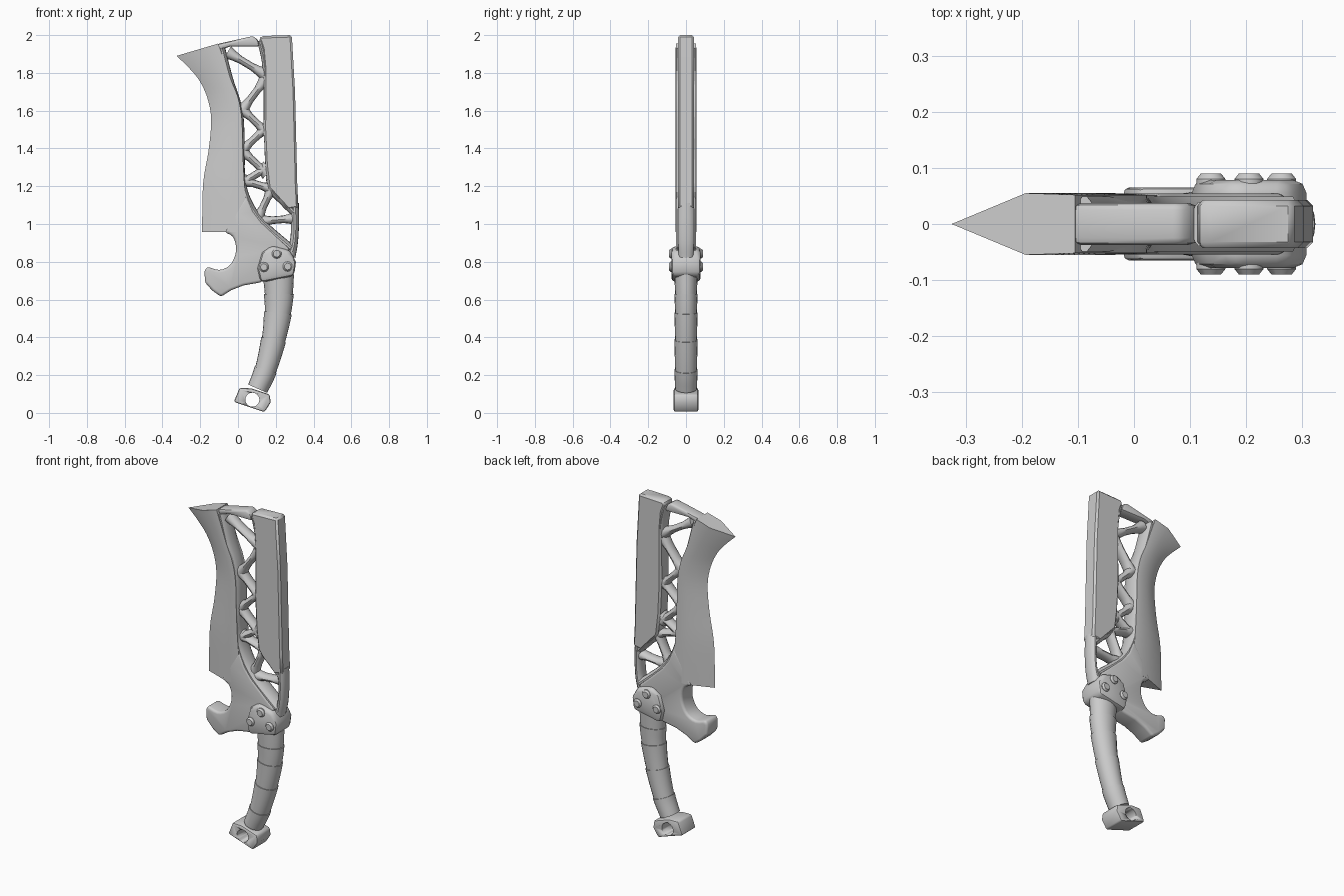
import bpy, bmesh, math
from mathutils import Vector

if "Cube" in bpy.data.objects:
    bpy.data.objects.remove(bpy.data.objects["Cube"])


def finish(bm, name, bevel=0, segments=2, angle=35):
    """Turn a bmesh into an object with optional bevel and angle smoothing."""
    bmesh.ops.recalc_face_normals(bm, faces=bm.faces)
    me = bpy.data.meshes.new(name)
    bm.to_mesh(me)
    bm.free()
    ob = bpy.data.objects.new(name, me)
    bpy.context.collection.objects.link(ob)
    bpy.ops.object.select_all(action='DESELECT')
    bpy.context.view_layer.objects.active = ob
    ob.select_set(True)
    if bevel:
        m = ob.modifiers.new("bevel", 'BEVEL')
        m.width, m.segments = bevel, segments
        m.limit_method, m.angle_limit = 'ANGLE', math.radians(40)
        bpy.ops.object.modifier_apply(modifier=m.name)
    bpy.ops.object.shade_smooth_by_angle(angle=math.radians(angle))
    return ob


def plate(name, outline, half, bevel=0.0, segments=2):
    """Extrude an x-z outline symmetrically in y."""
    bm = bmesh.new()
    f = bm.faces.new([bm.verts.new((x, -half, z)) for x, z in outline])
    r = bmesh.ops.extrude_face_region(bm, geom=[f])
    # keep the first cap so the plate is closed on both sides
    verts = [v for v in r['geom'] if isinstance(v, bmesh.types.BMVert)]
    bmesh.ops.translate(bm, verts=verts, vec=(0, 2 * half, 0))
    bm.edges.ensure_lookup_table()
    bmesh.ops.holes_fill(bm, edges=[e for e in bm.edges if e.is_boundary], sides=0)
    return finish(bm, name, bevel, segments, 40)


def skin(bm, rings):
    """Join equal vertex rings and cap both ends."""
    rings = [[bm.verts.new(p) for p in ring] for ring in rings]
    n = len(rings[0])
    for a, b in zip(rings, rings[1:]):
        for i in range(n):
            j = (i + 1) % n
            bm.faces.new((a[i], a[j], b[j], b[i]))
    bm.faces.new(rings[0][::-1])
    bm.faces.new(rings[-1])


def smooth(pts, steps=5):
    """Catmull-Rom interpolation through tuples of any length."""
    p = [Vector(q) for q in pts]
    p = [2 * p[0] - p[1]] + p + [2 * p[-1] - p[-2]]
    out = []
    for i in range(1, len(p) - 2):
        a, b, c, d = p[i - 1:i + 3]
        for s in range(steps):
            t = s / steps
            out.append(0.5 * (2 * b + (c - a) * t + (2 * a - 5 * b + 4 * c - d) * t * t
                              + (3 * b - a - 3 * c + d) * t ** 3))
    return out + [p[-2]]


def sweep(name, pts, depth, sides=14, scale=None):
    """Oval tube along (x, z, half width) points; depth is its y half size."""
    bm = bmesh.new()
    rings = []
    for i, (x, z, w) in enumerate(pts):
        a, b = pts[max(i - 1, 0)], pts[min(i + 1, len(pts) - 1)]
        d = Vector((b[0] - a[0], b[1] - a[1])).normalized()
        for k in (scale[i] if scale else (1,)):
            ring = []
            for s in range(sides):
                t = 2 * math.pi * s / sides
                c = math.cos(t) * w * k
                ring.append((x - d.y * c, math.sin(t) * depth * k, z + d.x * c))
            rings.append(ring)
    skin(bm, rings)
    return finish(bm, name)


# Cutting blade: outer edge x, z and inner edge x, z; wedge ground to a sharp edge
rows = smooth([(-.325, 1.89, -.105, 1.955), (-.26, 1.827, -.075, 1.87),
               (-.205, 1.76, -.04, 1.77), (-.163, 1.67, 0, 1.67),
               (-.142, 1.555, .02, 1.56), (-.155, 1.395, .025, 1.40),
               (-.185, 1.21, .035, 1.20), (-.19, .957, .06, .957)], 4)
bm = bmesh.new()
rings = []
for ox, oz, ix, iz in rows:
    mx, mz = ox + .6 * (ix - ox), oz + .6 * (iz - oz)
    rings.append([(ox, 0, oz), (mx, .055, mz), (ix, .052, iz),
                  (ix, -.052, iz), (mx, -.055, mz)])
skin(bm, rings)
finish(bm, "cutting_blade", angle=45)

# Blade root with the finger hook
arc = smooth([(-.07, .956), (-.03, .935), (-.012, .89), (-.015, .835),
              (-.045, .78), (-.1, .757), (-.165, .775)], 3)
plate("hook_root", [tuple(v) for v in arc] +
      [(-.177, .75), (-.175, .69), (-.135, .647), (-.09, .615), (-.035, .65), (.03, .675),
       (.115, .69), (.22, .75), (.275, .87), (.2, .94), (.125, 1.01), (.08, 1.07),
       (.045, 1.155), (-.02, 1.06)], .054, .016, 3)

# Spine slab at the back and the top bridge
plate("spine_slab", [(.11, 1.98), (.125, 1.995), (.285, 2.0), (.302, 1.7), (.314, 1.2),
                     (.32, 1.085), (.265, 1.075), (.16, 1.19), (.145, 1.315),
                     (.136, 1.5), (.138, 1.82), (.128, 1.93)], .043, .014, 1)
plate("top_bridge", [(-.11, 1.953), (.08, 1.995), (.105, 1.975), (.115, 1.94),
                     (-.04, 1.94), (-.1, 1.92)], .037, .012, 2)

# Rails along the open gap
sweep("blade_rail", smooth([(-.088, 1.93, .02), (-.045, 1.77, .018), (.007, 1.6, .018),
                            (.02, 1.4, .016), (.022, 1.25, .016), (.05, 1.13, .018),
                            (.125, 1.01, .02), (.28, .87, .022)]), .05)
sweep("spine_rail", smooth([(.118, 1.97, .016), (.146, 1.82, .016), (.153, 1.5, .016),
                            (.16, 1.32, .016), (.178, 1.19, .02), (.24, 1.12, .022),
                            (.3, 1.06, .022)]), .04)
sweep("rear_strut", smooth([(.298, 1.11, .024), (.302, 1.0, .021), (.295, .9, .022),
                            (.275, .83, .03)]), .042)

# Truss bars, flared where they meet the rails
bars = [(-.055, 1.91, .145, 1.79), (.145, 1.765, .02, 1.6), (.02, 1.61, .15, 1.485),
        (.15, 1.51, .02, 1.39), (.02, 1.39, .155, 1.265), (.155, 1.3, .02, 1.215),
        (.03, 1.23, .18, 1.185), (.18, 1.19, .105, 1.03), (.12, 1.015, .305, 1.03)]
for i, (x0, z0, x1, z1) in enumerate(bars):
    pts = [(x0 + (x1 - x0) * t, z0 + (z1 - z0) * t, w) for t, w in
           ((0, .036), (.2, .025), (.35, .02), (.65, .02), (.8, .025), (1, .036))]
    sweep(f"truss_bar_{i + 1}", pts, .034, 12)

# Guard plate with rivets on both sides
plate("guard", [(.128, .85), (.18, .885), (.275, .86), (.307, .8), (.297, .725),
                (.12, .69), (.103, .765)], .078, .022, 2)
for side in (-1, 1):
    for i, (x, z) in enumerate([(.137, .772), (.205, .843), (.263, .775)]):
        bm = bmesh.new()
        skin(bm, [[(x + r * math.cos(a), side * y, z + r * math.sin(a))
                   for a in (math.tau * k / 12 for k in range(12))]
                  for r, y in ((.026, .06), (.026, .08), (.018, .09))])
        finish(bm, f"rivet_{'front' if side < 0 else 'back'}_{i + 1}")

# Curved grip with overlapping wrap bands, ending above the lanyard hole
grip = smooth([(.214, .73, .08), (.216, .63, .077), (.211, .53, .072), (.188, .387, .065),
               (.146, .228, .059), (.104, .128, .057)], 5)
scale = []
for i in range(len(grip)):
    k = i % 5
    scale.append((.96, 1.03) if k == 0 and i else (1.03 - .014 * k,))
scale[-1] = (.96,)
sweep("grip", grip, .06, 20, scale)

# Pommel block with a lanyard hole
pommel = plate("pommel", [(.008, .132), (.07, .13), (.168, .097), (.173, .055),
                          (.14, .004), (-.022, .058)], .065, .01, 2)
cut = plate("hole_cutter", [(.076 + .037 * math.cos(math.tau * k / 24),
                             .07 + .037 * math.sin(math.tau * k / 24)) for k in range(24)], .2)
cut.hide_render = True
m = pommel.modifiers.new("hole", 'BOOLEAN')
m.operation, m.object, m.solver = 'DIFFERENCE', cut, 'EXACT'
bpy.context.view_layer.objects.active = pommel
bpy.ops.object.modifier_apply(modifier=m.name)
bpy.data.objects.remove(cut)
